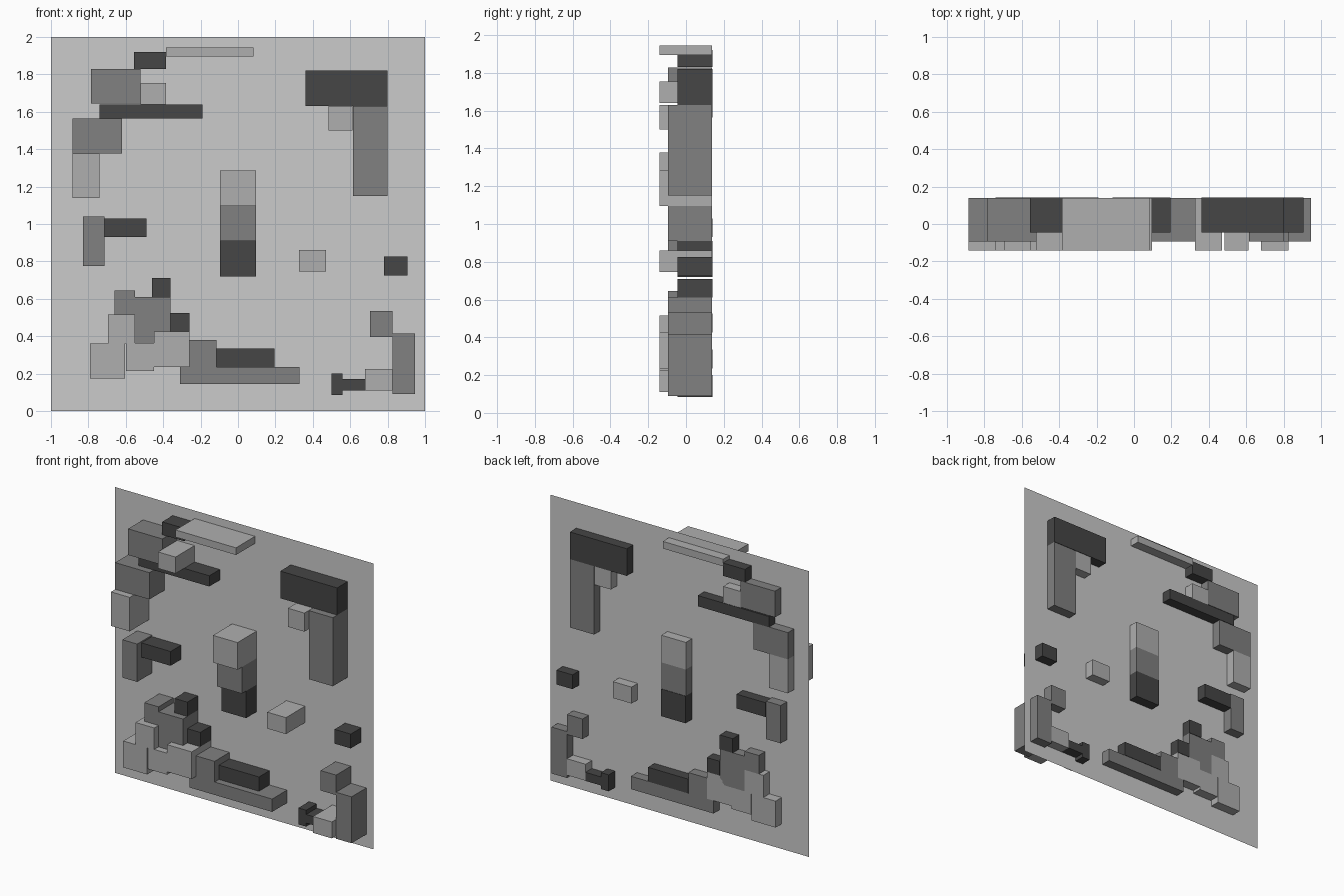
import bpy


# One block set through the panel, given its front outline and depth range
def block(name, x0, x1, z0, z1, front, back):
    bpy.ops.mesh.primitive_cube_add(
        size=1, location=((x0 + x1) / 2, (front + back) / 2, (z0 + z1) / 2))
    ob = bpy.context.object
    ob.name = name
    ob.scale = (x1 - x0, back - front, z1 - z0)
    bpy.ops.object.transform_apply(location=False, rotation=False, scale=True)
    return ob


# Thin flat panel the blocks pass through
bpy.ops.mesh.primitive_grid_add(x_subdivisions=1, y_subdivisions=1, size=2,
                                location=(0, 0.07, 1), rotation=(1.570796, 0, 0))
panel = bpy.context.object
panel.name = "back_panel"

# Front outlines (x0, x1, z0, z1), grouped by how far they stand out
deep = [
    (-.385, .083, 1.895, 1.945), (-.52, -.385, 1.64, 1.755),
    (-.885, -.74, 1.14, 1.378), (.485, .613, 1.5, 1.63),
    (-.095, .095, 1.095, 1.285), (.325, .47, .745, .86),
    (-.695, -.55, .36, .515), (-.6, -.45, .215, .365),
    (-.79, -.605, .175, .36), (-.45, -.26, .235, .425),
    (.68, .825, .11, .225),
]
middle = [
    (-.785, -.52, 1.645, 1.828), (-.885, -.62, 1.378, 1.565),
    (-.83, -.715, .775, 1.04), (-.095, .095, .91, 1.095),
    (.615, .80, 1.15, 1.63), (.705, .825, .395, .535),
    (.825, .945, .09, .415), (-.66, -.55, .515, .645),
    (-.55, -.36, .365, .61), (-.26, -.115, .235, .38),
    (-.31, .33, .145, .235),
]
shallow = [
    (-.555, -.385, 1.83, 1.92), (-.74, -.19, 1.565, 1.64),
    (.36, .80, 1.63, 1.82), (-.715, -.49, .93, 1.03),
    (-.095, .095, .72, .91), (.78, .905, .725, .825),
    (-.46, -.36, .61, .71), (-.36, -.26, .425, .525),
    (-.115, .195, .235, .335), (.5, .56, .085, .20),
    (.56, .68, .11, .17),
]

# Light, medium and dark grey blocks
for name, outlines, front, back, grey in (
        ("deep_block", deep, -.141, .138, .68),
        ("middle_block", middle, -.094, .138, .5),
        ("shallow_block", shallow, -.046, .141, .28)):
    mat = bpy.data.materials.new(name + "_grey")
    mat.diffuse_color = (grey ** 2.2, grey ** 2.2, grey ** 2.2, 1)
    for outline in outlines:
        block(name, *outline, front, back).data.materials.append(mat)
